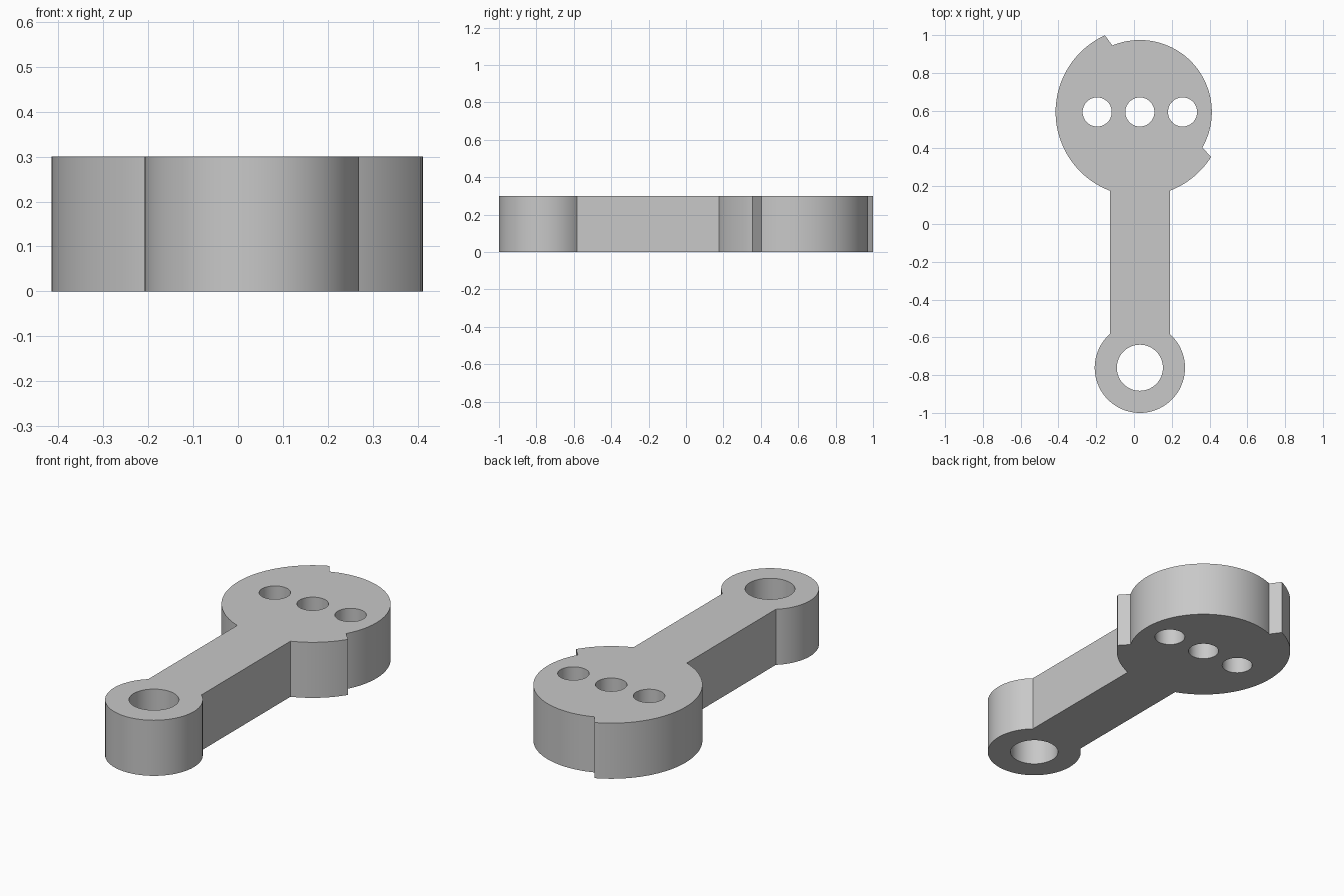
import bpy, bmesh
from math import sin, cos, asin, pi, radians
from mathutils import Vector

cube = bpy.data.objects.get("Cube")
if cube:
    bpy.data.objects.remove(cube, do_unlink=True)

HEIGHT = 0.3
HEAD = Vector((0.031, 0.593))
RING = Vector((0.031, -0.761))
R_LARGE, R_SMALL, R_RING = 0.446, 0.381, 0.239
ARM_HALF = 0.159


def arc(centre, radius, start, end, steps):
    """Points along an arc, both ends included."""
    angles = [start + (end - start) * i / steps for i in range(steps + 1)]
    return [centre + radius * Vector((cos(a), sin(a))) for a in angles]


def circle(centre, radius, steps=64):
    return arc(centre, radius, 0, 2 * pi, steps)[:-1]


# Outline: stepped cam head, straight arm, ring end
head_neck = asin(ARM_HALF / R_LARGE)
ring_neck = asin(ARM_HALF / R_RING)
outline = (
    arc(HEAD, R_LARGE, -pi / 2 + head_neck, radians(-32.3), 16)
    + arc(HEAD, R_SMALL, radians(-29.6), radians(112.5), 56)
    + arc(HEAD, R_LARGE, radians(114.5), 1.5 * pi - head_neck, 52)
    + arc(RING, R_RING, pi / 2 + ring_neck, 2.5 * pi - ring_neck, 72)
)

# Bored holes: one large in the ring, three in a row in the head
holes = [circle(RING, 0.122)]
holes += [circle(HEAD + Vector((dx, 0)), 0.077) for dx in (-0.226, 0, 0.226)]

# Fill the profile and extrude it into a solid
bm = bmesh.new()
edges = []
for loop in [outline] + holes:
    verts = [bm.verts.new((p.x, p.y, 0)) for p in loop]
    edges += [bm.edges.new((v, verts[i - 1])) for i, v in enumerate(verts)]
bmesh.ops.triangle_fill(bm, edges=edges, use_beauty=True, normal=(0, 0, 1))
result = bmesh.ops.extrude_face_region(bm, geom=bm.faces[:], use_keep_orig=True)
top = [g for g in result["geom"] if isinstance(g, bmesh.types.BMVert)]
bmesh.ops.translate(bm, verts=top, vec=(0, 0, HEIGHT))
bmesh.ops.recalc_face_normals(bm, faces=bm.faces[:])
mesh = bpy.data.meshes.new("cam_lever")
bm.to_mesh(mesh)
bm.free()

lever = bpy.data.objects.new("cam_lever", mesh)
bpy.context.collection.objects.link(lever)

# Plain grey material
grey = bpy.data.materials.new("light_grey")
grey.use_nodes = True
colour = (0.58, 0.58, 0.58, 1)
grey.diffuse_color = colour
grey.node_tree.nodes["Principled BSDF"].inputs["Base Color"].default_value = colour
mesh.materials.append(grey)

# Smooth curved walls, crisp edges
bpy.ops.object.select_all(action="DESELECT")
lever.select_set(True)
bpy.context.view_layer.objects.active = lever
bpy.ops.object.shade_smooth_by_angle(angle=radians(30))
